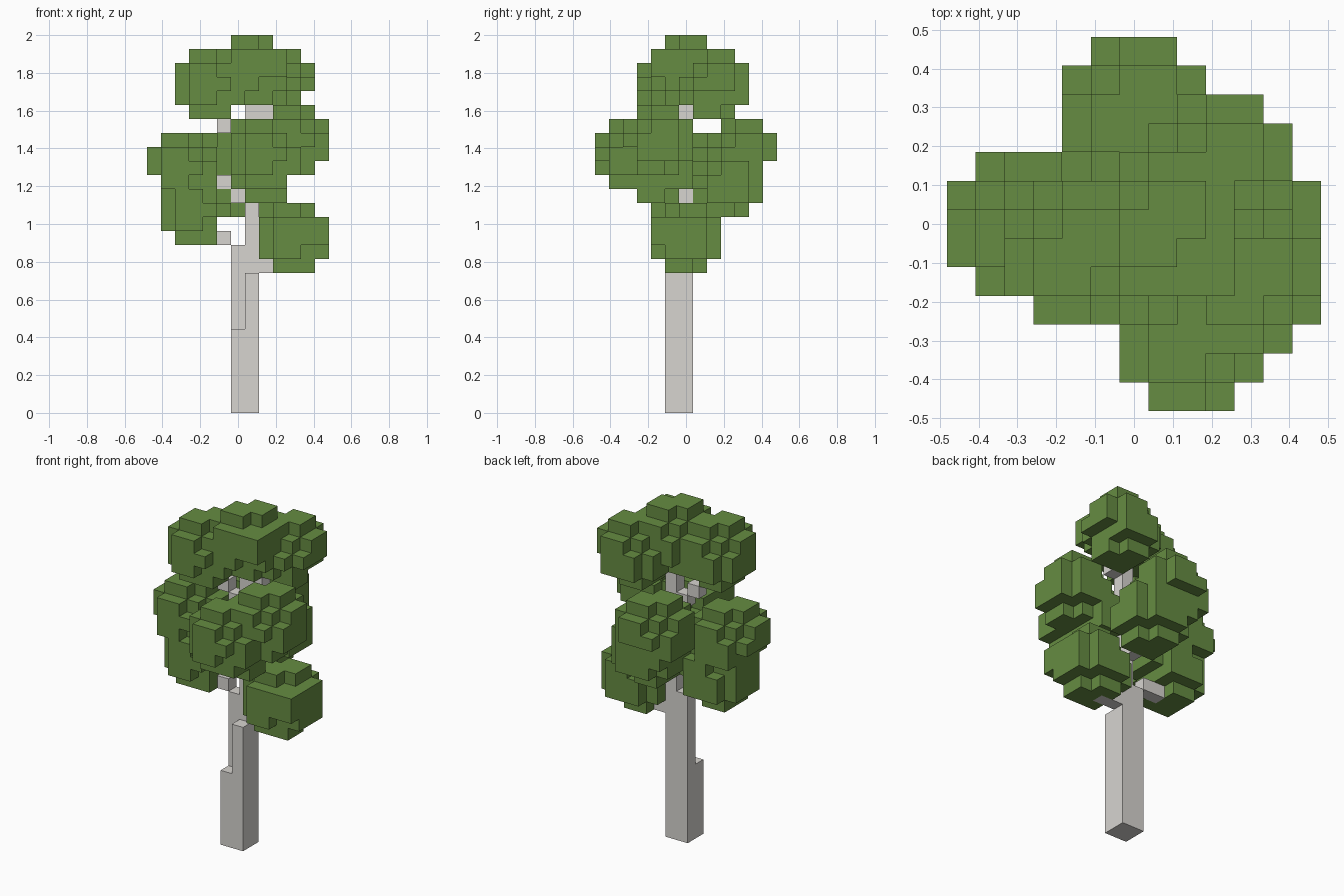
import bpy, bmesh
from itertools import product
from mathutils import Vector

cube = bpy.data.objects.get("Cube")
if cube:
    bpy.data.objects.remove(cube, do_unlink=True)

CELL = 2 / 27      # edge length of one block
MID = 6.5          # plan centre in blocks


def material(name, rgb):
    mat = bpy.data.materials.new(name)
    mat.use_nodes = True
    mat.diffuse_color = (*rgb, 1)
    bsdf = mat.node_tree.nodes["Principled BSDF"]
    bsdf.inputs["Base Color"].default_value = (*rgb, 1)
    bsdf.inputs["Roughness"].default_value = 0.9
    return mat


leaf_green = material("leaf green", (0.133, 0.262, 0.054))
bark_grey = material("bark grey", (0.68, 0.66, 0.63))


def box(lo, hi):
    """All block cells from lo up to, not including, hi."""
    return set(product(*(range(a, b) for a, b in zip(lo, hi))))


def blob(centre, cut=None, corner=False):
    """Rounded five-block ball with chipped corners; cut drops extra blocks,
    corner squares off the front left edge."""
    cells = set()
    for x, y, z in product(range(-2, 3), repeat=3):
        squared = corner and x > 0 and y < 0 and z in (0, 1)
        if not squared:
            if x * x + y * y + z * z > 6:
                continue
            if abs(x * y * z) == 2 and z > 0 and x * y < 0:
                continue                   # two chipped upper corners
            if (x, y, z) in ((1, -2, -1), (1, 1, -2)):
                continue                   # chipped lower corners
            if cut and cut(x, y, z):
                continue
        cells.add((centre[0] + x, centre[1] + y, centre[2] + z))
    return cells


def build(name, cells, mat):
    """Make the outer skin of a set of block cells."""
    bm = bmesh.new()
    for cell in cells:
        for axis, sign in product(range(3), (0, 1)):
            near = list(cell)
            near[axis] += 2 * sign - 1
            if tuple(near) in cells:
                continue
            u, v = (axis + 1) % 3, (axis + 2) % 3
            ring = []
            for du, dv in ((0, 0), (1, 0), (1, 1), (0, 1)):
                p = Vector(cell)
                p[axis] += sign
                p[u] += du
                p[v] += dv
                ring.append(bm.verts.new((p - Vector((MID, MID, 0))) * CELL))
            bm.faces.new(ring if sign else ring[::-1])
    bmesh.ops.remove_doubles(bm, verts=bm.verts, dist=CELL / 100)
    bmesh.ops.dissolve_limit(bm, angle_limit=0.01, verts=bm.verts, edges=bm.edges)
    mesh = bpy.data.meshes.new(name)
    bm.to_mesh(mesh)
    bm.free()
    mesh.materials.append(mat)
    obj = bpy.data.objects.new(name, mesh)
    bpy.context.collection.objects.link(obj)


def low_left(x, y, z):
    return x == 2 and z == -1


def low_right(x, y, z):
    return x == -2 and z == -1


def low_back(x, y, z):
    return y == 2 and z == -1


# Trunk: four columns that end at different heights
trunk = box((6, 5, 0), (7, 6, 6)) | box((7, 5, 0), (8, 6, 10))
trunk |= box((6, 6, 0), (7, 7, 12)) | box((7, 6, 0), (8, 7, 23))
# Stepped side branches
for z in (12, 16, 20):
    trunk |= box((6, 6, z - 1), (7, 7, z)) | box((5, 6, z), (6, 7, z + 1))
trunk |= box((4, 6, 12), (5, 7, 13)) | box((4, 6, 16), (5, 7, 17))
trunk |= box((8, 6, 10), (10, 7, 11))       # low branch
trunk |= box((7, 7, 14), (8, 8, 15))        # rear branch
trunk |= box((7, 4, 16), (8, 6, 17))        # front branch
trunk |= box((8, 6, 21), (9, 7, 22))        # crown branch
build("trunk", trunk, bark_grey)

# Leaf clumps, each made of a few overlapping blobs
clumps = {
    "crown_leaves": blob((7, 6, 24), corner=True) | blob((4, 5, 23))
    | blob((9, 8, 23), low_left),
    "front_leaves": blob((10, 4, 19)) | blob((8, 2, 18))
    | blob((8, 4, 17), low_left),
    "back_leaves": blob((7, 9, 16)) | blob((6, 10, 18), low_back),
    "right_leaves": blob((2, 6, 17), low_right) | blob((3, 6, 14), low_left),
    "low_left_leaves": blob((10, 6, 12), corner=True),
}
for name, cells in clumps.items():
    build(name, cells - trunk, leaf_green)
